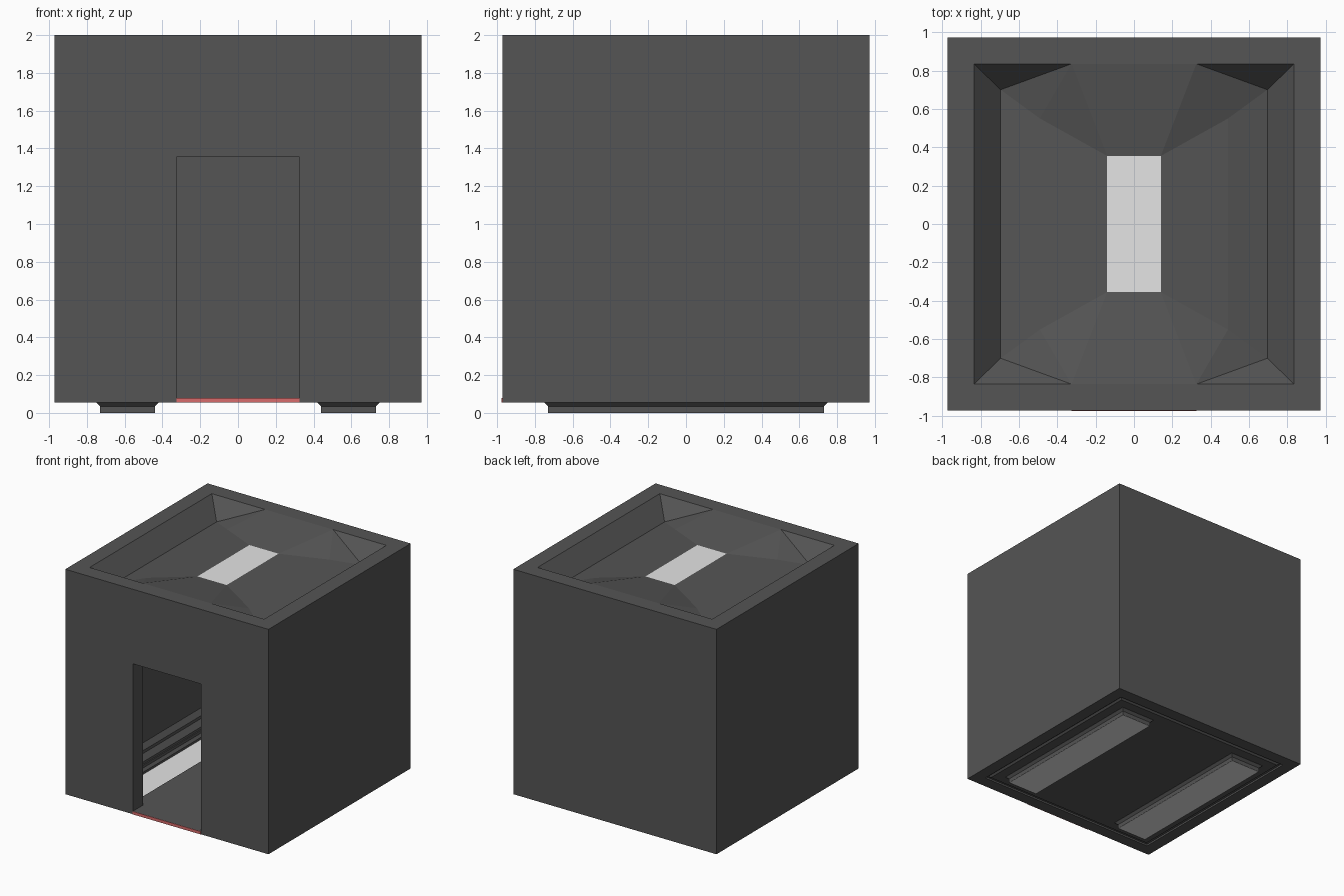
import bpy, bmesh

if "Cube" in bpy.data.objects:
    bpy.data.objects.remove(bpy.data.objects["Cube"])


def material(name, rgb):
    m = bpy.data.materials.new(name)
    m.diffuse_color = (*rgb, 1)
    m.use_nodes = True
    m.node_tree.nodes["Principled BSDF"].inputs["Base Color"].default_value = m.diffuse_color
    return m


GREY = material("dark_grey", (0.09, 0.09, 0.09))
LIGHT = material("light_panel", (0.78, 0.78, 0.78))
RED = material("red_strip", (0.69, 0.15, 0.15))


def mesh_object(name, verts, faces, mat):
    me = bpy.data.meshes.new(name)
    me.from_pydata(verts, [], faces)
    bm = bmesh.new()
    bm.from_mesh(me)
    bmesh.ops.recalc_face_normals(bm, faces=bm.faces)
    bm.to_mesh(me)
    bm.free()
    me.materials.append(mat)
    ob = bpy.data.objects.new(name, me)
    bpy.context.collection.objects.link(ob)
    return ob


def loft(name, rings, mat, cx=0, cy=0, capped=True):
    """Stack rectangles (half x, half y, z) into a solid or open tray."""
    verts, faces = [], []
    for hx, hy, z in rings:
        verts += [(cx + sx * hx, cy + sy * hy, z)
                  for sx, sy in ((-1, -1), (1, -1), (1, 1), (-1, 1))]
    for r in range(len(rings) - 1):
        for i in range(4):
            j = (i + 1) % 4
            faces.append((4 * r + i, 4 * r + j, 4 * r + 4 + j, 4 * r + 4 + i))
    if capped:
        n = 4 * (len(rings) - 1)
        faces += [(3, 2, 1, 0), (n, n + 1, n + 2, n + 3)]
    return mesh_object(name, verts, faces, mat)


def box(name, x0, x1, y0, y1, z0, z1, mat=GREY):
    hx, hy = (x1 - x0) / 2, (y1 - y0) / 2
    return loft(name, [(hx, hy, z0), (hx, hy, z1)], mat, x0 + hx, y0 + hy)


def cut(ob, cutter):
    mod = ob.modifiers.new("cut", 'BOOLEAN')
    mod.operation, mod.solver, mod.object = 'DIFFERENCE', 'EXACT', cutter
    cutter.hide_render = True
    bpy.context.view_layer.objects.active = ob
    bpy.ops.object.modifier_apply(modifier=mod.name)
    bpy.data.objects.remove(cutter)


# Walls: hollow box with a doorway and a seam around the floor
O, I = 0.972, 0.835
walls = box("walls", -O, O, -O, O, 0.055, 2)
cut(walls, box("room_cutter", -I, I, -I, I, -0.1, 2.2))
cut(walls, box("door_cutter", -0.325, 0.325, -1.2, -0.7, 0.08, 1.355))
cut(walls, box("seam_cutter", -0.868, 0.868, -0.868, 0.868, -0.1, 0.07))
box("door_strip", -0.325, 0.325, -O - 0.004, -O + 0.001, 0.055, 0.08, RED)

# Floor with openings for the two light trays
floor = loft("floor", [(0.835, 0.835, 0.056), (0.86, 0.86, 0.079)], GREY)
for s in (-1, 1):
    cx = s * 0.585
    cut(floor, box("tray_cutter", cx - 0.165, cx + 0.165, -0.75, 0.75, -0.1, 0.2))
    loft("tray_frame", [(0.165, 0.75, 0.079), (0.165, 0.75, 0.055),
                        (0.145, 0.73, 0.035), (0.145, 0.73, 0.0)], GREY, cx, 0, False)
    loft("floor_light", [(0.143, 0.728, 0.001), (0.143, 0.728, 0.018)], LIGHT, cx)

# Sloped skirting on the side walls, in two steps
for s in (-1, 1):
    prof = [(0.84, 0.21), (0.80, 0.165), (0.80, 0.14), (0.76, 0.10), (0.76, 0.075), (0.84, 0.075)]
    n = len(prof)
    verts = [(s * x, y, z) for y in (-I, I) for x, z in prof]
    faces = [(i, (i + 1) % n, n + (i + 1) % n, n + i) for i in range(n)]
    faces += [tuple(range(n)), tuple(range(n, 2 * n))]
    mesh_object("skirting", verts, faces, GREY)

# Sunken ceiling: side coves, rising panels and sloped ends
prof = [(0.835, 0.835, 2.0), (0.695, 0.70, 1.845), (0.49, 0.55, 1.893), (0.14, 0.355, 1.925)]
verts, faces = [], []
for sx in (-1, 1):
    base = len(verts)
    for sy in (-1, 1):
        verts += [(sx * x, sy * y, z) for x, y, z in prof]
        verts.append((sx * 0.325, sy * 0.835, 2.0))
    for i in range(3):
        faces.append((base + i, base + i + 1, base + 6 + i, base + 5 + i))
    for b in (base, base + 5):
        faces += [(b + 4, b + i, b + i + 1) for i in range(3)]
for b in (0, 5):
    faces.append((b + 4, b + 3, b + 13, b + 14))
ceiling = mesh_object("ceiling", verts, faces, GREY)
loft("ceiling_light", [(0.14, 0.355, 1.92), (0.14, 0.355, 1.925)], LIGHT)
